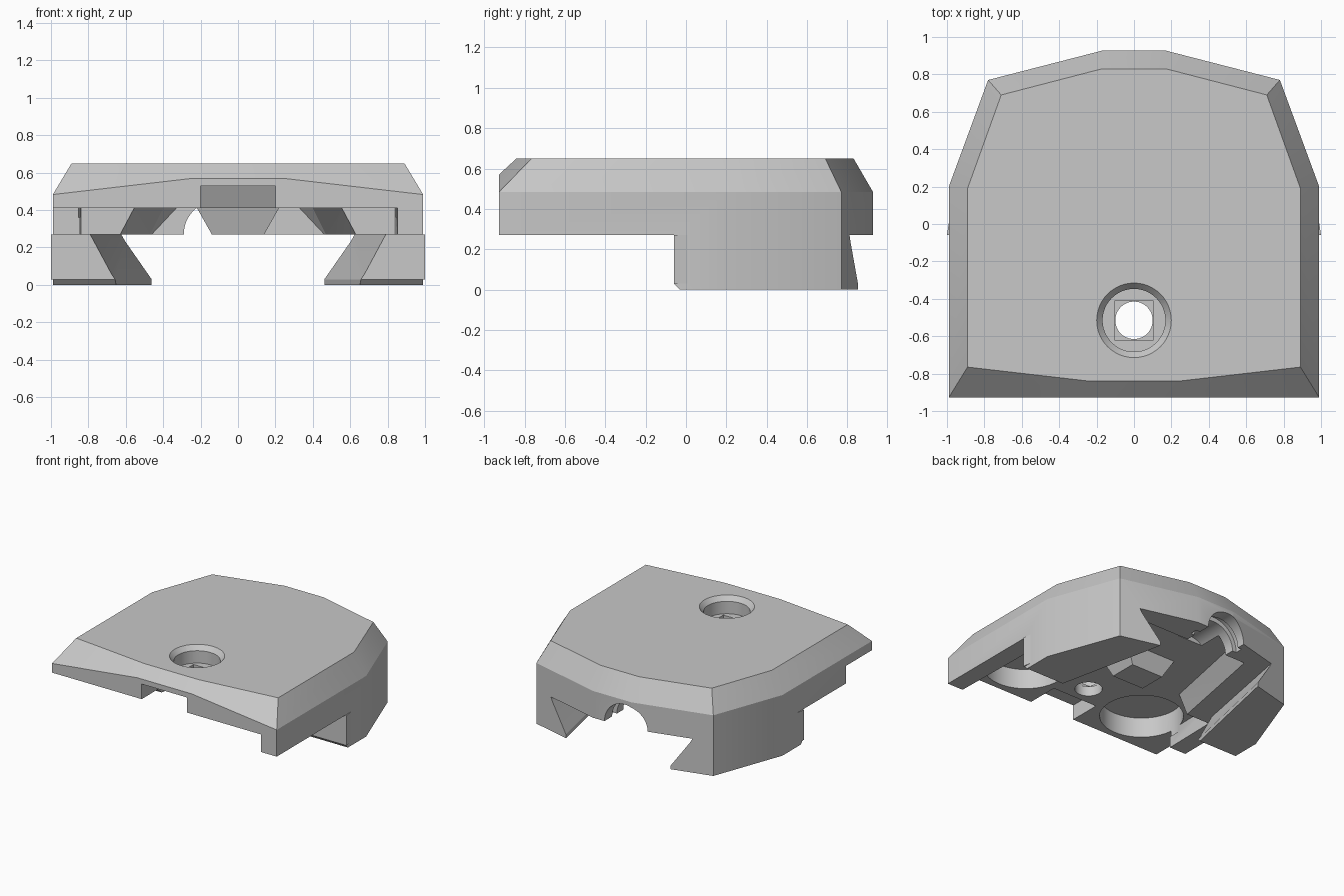
import bpy, bmesh, math
from mathutils import Matrix

if "Cube" in bpy.data.objects:
    bpy.data.objects.remove(bpy.data.objects["Cube"])

grey = bpy.data.materials.new("plain grey")
grey.use_nodes = True
grey.diffuse_color = (0.58, 0.58, 0.58, 1)
grey.node_tree.nodes["Principled BSDF"].inputs["Base Color"].default_value = (0.58, 0.58, 0.58, 1)


def finish(name, bm):
    mesh = bpy.data.meshes.new(name)
    bmesh.ops.recalc_face_normals(bm, faces=bm.faces)
    bm.to_mesh(mesh)
    bm.free()
    obj = bpy.data.objects.new(name, mesh)
    bpy.context.collection.objects.link(obj)
    mesh.materials.append(grey)
    return obj


def hull(name, points):
    """Convex solid around the given points."""
    bm = bmesh.new()
    for p in points:
        bm.verts.new(p)
    bmesh.ops.convex_hull(bm, input=bm.verts)
    bmesh.ops.dissolve_limit(bm, angle_limit=0.01, verts=bm.verts, edges=bm.edges)
    return finish(name, bm)


def both(points):
    """Points plus their mirror images across x = 0."""
    return list(points) + [(-x, y, z) for x, y, z in points]


def box(name, x0, x1, y0, y1, z0, z1):
    return hull(name, [(x, y, z) for x in (x0, x1) for y in (y0, y1) for z in (z0, z1)])


def cone(name, x, y, z0, z1, r0, r1, sides=48):
    bm = bmesh.new()
    bmesh.ops.create_cone(bm, cap_ends=True, segments=sides, radius1=r0, radius2=r1,
                          depth=z1 - z0, matrix=Matrix.Translation((x, y, (z0 + z1) / 2)))
    return finish(name, bm)


# Chamfered outer shell
outline = [(0.99, -0.927), (0.99, 0.2), (0.78, 0.77), (0.17, 0.927)]
top = [(0.24, -0.84), (0.89, -0.765), (0.89, 0.19), (0.71, 0.69), (0.17, 0.83)]
shell = [(x, y, z) for x, y in outline for z in (0, 0.483)]
shell += [(x, y, 0.65) for x, y in top] + [(0.24, -0.927, 0.57)]
body = hull("body", both(shell))

cutters = []
# Open space under the front overhang, with a bevel on the block's lower edge
cutters.append(box("front_undercut", -1.2, 1.2, -1.2, -0.06, -0.1, 0.27))
cutters.append(hull("edge_bevel", [(x, y, z) for x in (-1.2, 1.2)
                                   for y, z in ((-0.1, -0.04), (0.01, -0.04), (-0.1, 0.07))]))

# Tapering dovetail channel with an upright lip
cutters.append(hull("dovetail", both([(0.688, -0.2, 0.03), (0.817, -0.2, 0.27),
                                      (0.43, 1.0, 0.03), (0.588, 1.0, 0.27)])))
cutters.append(hull("channel_mouth", both([(x, y, z) for x, y in ((0.688, -0.2), (0.43, 1.0))
                                           for z in (-0.05, 0.035)])))

# Inner cavity above the channel
START = -0.15
cutters.append(hull("inner_cavity", both([
    (0.65, START - 0.05, 0.25), (0.565, START - 0.05, 0.41),
    (0.48, 0.69, 0.25), (0.40, 0.62, 0.41), (0.33, 0.69, 0.41)])))
cutters.append(hull("front_cavity", both([(x, y, z) for x, y in ((0.853, -1.0), (0.837, START))
                                          for z in (0.2, 0.41)])))
cutters.append(box("right_leg_gap", -1.2, -0.8, -1.2, -0.6, 0.2, 0.41))

# Round wells in the ceiling
for side in (-1, 1):
    cutters.append(cone("well", side * 0.55, -0.57, 0.36, 0.57, 0.305, 0.305))

# Deep slot in the front lip with a leaning back wall
cutters.append(hull("front_slot", both([(0.2, -1.0, 0.35), (0.2, -1.0, 0.53), (0.2, -0.73, 0.53),
                                        (0.2, -0.67, 0.41), (0.2, -0.67, 0.35)])))

# Stepped screw hole
cutters.append(cone("screw_hole", 0, -0.515, 0.3, 0.7, 0.1, 0.1))
cutters.append(box("square_step", -0.104, 0.104, -0.619, -0.411, 0.49, 0.6))
cutters.append(cone("counterbore", 0, -0.515, 0.515, 0.7, 0.168, 0.168))
cutters.append(cone("countersink", 0, -0.515, 0.61, 0.66, 0.165, 0.208))

# Off-centre arch through the back wall, with a wider groove inside
for name, radius, y0, y1 in (("back_arch", 0.18, 0.5, 1.1), ("arch_groove", 0.215, 0.77, 0.83)):
    arch = cone(name, 0, 0, -y1, -y0, radius, radius)
    arch.data.transform(Matrix.Translation((-0.11, 0, 0.27)) @ Matrix.Rotation(math.pi / 2, 4, "X"))
    cutters.append(arch)

for cutter in cutters:
    cutter.hide_render = True
    mod = body.modifiers.new(cutter.name, "BOOLEAN")
    mod.operation = "DIFFERENCE"
    mod.solver = "EXACT"
    mod.object = cutter

bpy.context.view_layer.update()
result = body.evaluated_get(bpy.context.evaluated_depsgraph_get())
mesh = bpy.data.meshes.new_from_object(result)
body.modifiers.clear()
body.data = mesh
for cutter in cutters:
    bpy.data.objects.remove(cutter)

# Tapered lug hanging from the cavity ceiling
lug = hull("locking_lug", both([(0.23, -0.12, 0.43), (0.23, 0.2, 0.43),
                                (0.14, -0.07, 0.27), (0.14, 0.15, 0.27)]))
parts = [body, lug]

# Slight flare at the front corners of the lower block
for side, label in ((1, "left"), (-1, "right")):
    parts.append(hull(label + "_flare", [(side * x, y, z) for z in (0.03, 0.27)
                                         for x, y in ((0.96, -0.06), (1.0, -0.06), (0.985, 0.04))]))

for obj in parts:
    bpy.ops.object.select_all(action="DESELECT")
    obj.select_set(True)
    bpy.context.view_layer.objects.active = obj
    bpy.ops.object.shade_smooth_by_angle(angle=math.radians(25))
